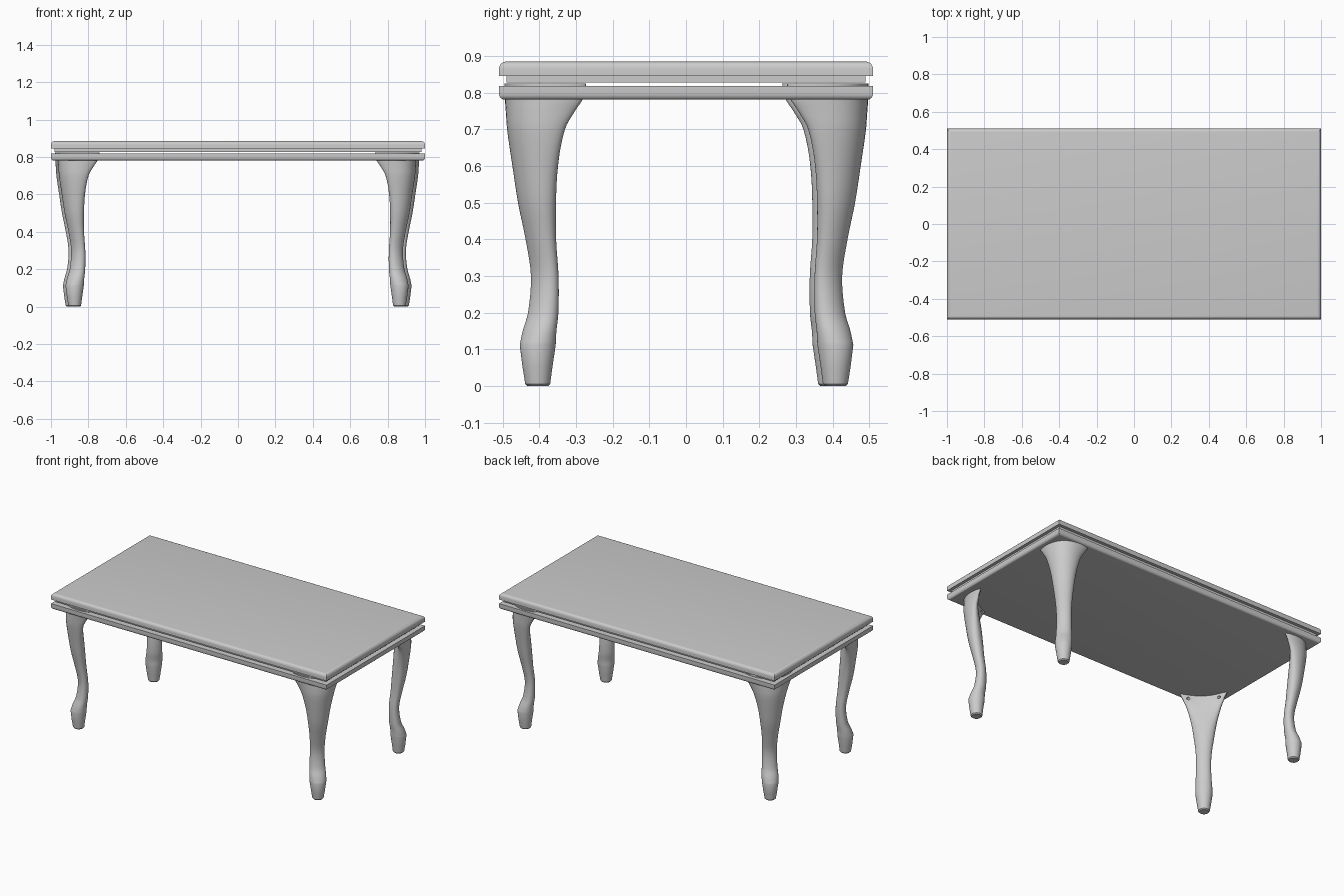
import bpy, bmesh, math
from mathutils import Vector, Matrix

if "Cube" in bpy.data.objects:
    bpy.data.objects.remove(bpy.data.objects["Cube"])


def link(name, mesh):
    ob = bpy.data.objects.new(name, mesh)
    bpy.context.collection.objects.link(ob)
    return ob


def smooth(ob, angle):
    bpy.ops.object.select_all(action='DESELECT')
    ob.select_set(True)
    bpy.context.view_layer.objects.active = ob
    bpy.ops.object.shade_smooth_by_angle(angle=math.radians(angle))


def slab(name, hx, hy, z0, z1, round_z=None, r=0.015):
    """Board with the edges of one face (at height round_z) rounded over."""
    bm = bmesh.new()
    bmesh.ops.create_cube(bm, size=1)
    for v in bm.verts:
        v.co = (v.co.x * 2 * hx, v.co.y * 2 * hy, z1 if v.co.z > 0 else z0)
    if round_z is not None:
        edges = [e for e in bm.edges if all(abs(v.co.z - round_z) < 1e-5 for v in e.verts)]
        bmesh.ops.bevel(bm, geom=edges, offset=r, segments=5, profile=0.5, affect='EDGES')
    me = bpy.data.meshes.new(name)
    bm.to_mesh(me)
    bm.free()
    ob = link(name, me)
    smooth(ob, 35)


# Table boards
slab("upper_top", 1.0, 0.51, 0.845, 0.885, 0.885, 0.02)
slab("inset_board", 0.98, 0.49, 0.828, 0.845)
slab("lower_board", 1.0, 0.51, 0.781, 0.818, 0.781, 0.016)

# Leg stations: height, half width, half depth, offset along the diagonal, wing bend
FOOT = [(0.0, .028, .028, -.001, 0), (.006, .034, .034, -.001, 0), (.05, .041, .040, 0, 0)]
SHANK = [(.112, .050, .048, -.001, 0), (.15, .050, .042, -.008, 0), (.2, .047, .035, -.022, 0),
         (.3, .044, .030, -.028, 0), (.4, .048, .034, -.013, 0), (.5, .060, .042, .003, .002),
         (.6, .075, .045, .016, .010), (.7, .100, .044, .030, .030), (.75, .122, .041, .033, .052),
         (.785, .140, .038, .034, .068), (.825, .146, .037, .034, .074)]


def catmull(rows, steps):
    out = []
    for i in range(len(rows) - 1):
        p1, p2 = Vector(rows[i]), Vector(rows[i + 1])
        p0, p3 = Vector(rows[max(i - 1, 0)]), Vector(rows[min(i + 2, len(rows) - 1)])
        h = p2[0] - p1[0]
        m1 = (p2 - p0) * (h / (p2[0] - p0[0]))
        m2 = (p3 - p1) * (h / (p3[0] - p1[0]))
        for s in range(steps):
            t = s / steps
            out.append(p1 * (2*t**3 - 3*t*t + 1) + m1 * (t**3 - 2*t*t + t)
                       + p2 * (3*t*t - 2*t**3) + m2 * (t**3 - t*t))
    return out + [Vector(rows[-1])]


def leg_mesh(n=40):
    """Curved leg whose outer side points along +x +y."""
    bm = bmesh.new()
    rings = []
    for z, a, b, c, k in [Vector(r) for r in FOOT] + catmull(SHANK, 4):
        ring = []
        for i in range(n):
            t = 2 * math.pi * i / n
            cs, sn = math.cos(t), math.sin(t)
            p, d = a * cs, c + b * sn - k * cs * cs
            ring.append(bm.verts.new(((d + p) / math.sqrt(2), (d - p) / math.sqrt(2), z)))
        rings.append(ring)
    for lo, hi in zip(rings, rings[1:]):
        for i in range(n):
            j = (i + 1) % n
            bm.faces.new((lo[i], lo[j], hi[j], hi[i]))
    bm.faces.new(rings[0])
    bm.faces.new(rings[-1])
    bmesh.ops.recalc_face_normals(bm, faces=bm.faces)
    me = bpy.data.meshes.new("leg")
    bm.to_mesh(me)
    bm.free()
    return me


# Screw holes in the inner faces of the leg wings
master = link("leg_master", leg_mesh())
bm = bmesh.new()
for x, y, turn in ((.035, -.08, Matrix.Rotation(math.pi / 2, 4, 'Y')),
                   (-.08, .035, Matrix.Rotation(math.pi / 2, 4, 'X'))):
    bmesh.ops.create_cone(bm, cap_ends=True, segments=16, radius1=.009, radius2=.009,
                          depth=.06, matrix=Matrix.Translation((x, y, .758)) @ turn)
cut_me = bpy.data.meshes.new("hole_cutter")
bm.to_mesh(cut_me)
bm.free()
cutter = link("hole_cutter", cut_me)
cutter.hide_render = True
mod = master.modifiers.new("holes", 'BOOLEAN')
mod.object = cutter
mod.solver = 'EXACT'
deps = bpy.context.evaluated_depsgraph_get()
leg = bpy.data.meshes.new_from_object(master.evaluated_get(deps))
bpy.data.objects.remove(master)
bpy.data.objects.remove(cutter)

# Four legs, each turned to its own corner
for name, x, y, turn in (("back_right_leg", .880, .408, 0), ("back_left_leg", -.888, .395, 90),
                         ("front_left_leg", -.874, -.405, 180), ("front_right_leg", .864, -.405, 270)):
    ob = link(name, leg.copy())
    ob.location = (x, y, 0)
    ob.rotation_euler.z = math.radians(turn)
    smooth(ob, 35)
